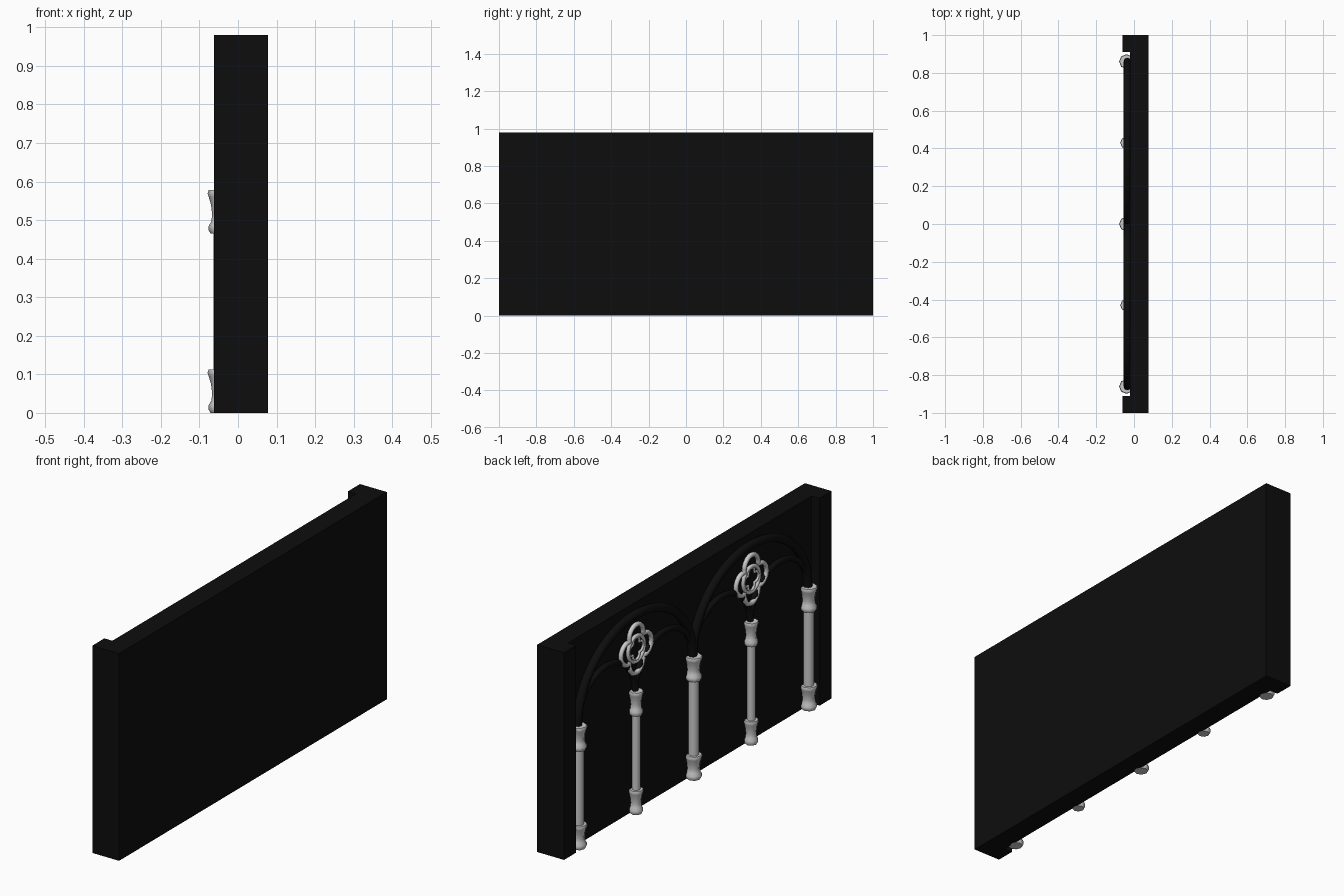
import bpy, bmesh
from math import sin, cos, pi, sqrt, atan2

old = bpy.data.objects.get("Cube")
if old:
    bpy.data.objects.remove(old, do_unlink=True)


def material(name, value):
    m = bpy.data.materials.new(name)
    m.use_nodes = True
    colour = (value, value, value, 1)
    m.diffuse_color = colour
    m.node_tree.nodes["Principled BSDF"].inputs["Base Color"].default_value = colour
    return m


BLACK = material("black stone", 0.004)
GREY = material("pale stone", 0.6)

WALL_FACE = -0.02
BACK = 0.078
HEIGHT = 0.98
SPRING = 0.575   # height where the arches start
BAY = 0.43       # half the width of one large arch


def finish(name, bm, mat, smooth=False):
    bmesh.ops.recalc_face_normals(bm, faces=bm.faces)
    mesh = bpy.data.meshes.new(name)
    bm.to_mesh(mesh)
    bm.free()
    mesh.materials.append(mat)
    for p in mesh.polygons:
        p.use_smooth = smooth
    ob = bpy.data.objects.new(name, mesh)
    bpy.context.collection.objects.link(ob)
    return ob


def prism(name, outline):
    # extrude a floor plan up to the wall height
    bm = bmesh.new()
    face = bm.faces.new([bm.verts.new((x, y, 0)) for x, y in outline])
    top = bmesh.ops.extrude_face_region(bm, geom=[face])["geom"]
    bmesh.ops.translate(bm, vec=(0, 0, HEIGHT),
                        verts=[v for v in top if isinstance(v, bmesh.types.BMVert)])
    return finish(name, bm, BLACK)


def lathe(name, profile, y, sides, mat):
    # turned part around a vertical axis; profile holds (radius, z)
    bm = bmesh.new()
    rings = [[bm.verts.new((-0.04 + r * cos(2 * pi * i / sides),
                            y + r * sin(2 * pi * i / sides), z))
              for i in range(sides)] for r, z in profile]
    for a, b in zip(rings, rings[1:]):
        for i in range(sides):
            j = (i + 1) % sides
            bm.faces.new((a[i], a[j], b[j], b[i]))
    bm.faces.new(rings[0])
    bm.faces.new(rings[-1])
    ob = finish(name, bm, mat, True)
    for p in ob.data.polygons:
        if len(p.vertices) > 4:
            p.use_smooth = False


def tube(name, points, radius, x, mat, closed=False):
    # round moulding along a path in the plane of the wall
    curve = bpy.data.curves.new(name, "CURVE")
    curve.dimensions = "3D"
    curve.bevel_depth = radius
    curve.bevel_resolution = 2
    curve.use_fill_caps = True
    s = curve.splines.new("POLY")
    s.points.add(len(points) - 1)
    for p, (y, z) in zip(s.points, points):
        p.co = (x, y, z, 1)
    s.use_cyclic_u = closed
    s.use_smooth = True
    curve.materials.append(mat)
    ob = bpy.data.objects.new(name, curve)
    bpy.context.collection.objects.link(ob)


def arch(name, y, half_width, rise, radius):
    n = 32
    pts = [(y + half_width * cos(pi * i / n), SPRING + rise * sin(pi * i / n))
           for i in range(n + 1)]
    tube(name, pts, radius, -0.035, BLACK)


def quatrefoil(y, z, offset, r):
    # four overlapping circles, outer outline only
    d = offset / sqrt(2)
    tip = d + sqrt(r * r - d * d)
    half = atan2(tip / sqrt(2), tip / sqrt(2) - offset)
    pts = []
    for k in range(4):
        a = k * pi / 2
        for i in range(12):
            t = a - half + 2 * half * i / 12
            pts.append((y + offset * cos(a) + r * cos(t),
                        z + offset * sin(a) + r * sin(t)))
    return pts


# wall slab with a pilaster at each end
prism("wall_slab", [(WALL_FACE, -0.95), (BACK, -0.95), (BACK, 0.95), (WALL_FACE, 0.95)])
for side, label in ((1, "back"), (-1, "front")):
    prism(label + "_end_pilaster", [(-0.062, side * 0.91), (BACK, side * 0.91),
                                    (BACK, side), (-0.062, side)])

# columns: the same bell shape serves as base and capital
BELL = [(0.031, 0), (0.036, 0.008), (0.036, 0.02), (0.029, 0.032), (0.027, 0.05),
        (0.030, 0.075), (0.036, 0.095), (0.039, 0.104), (0.036, 0.113)]
for k in range(-2, 3):
    y = k * BAY
    scale = 0.85 if k % 2 else 1
    bell = [(r * scale, z) for r, z in BELL]
    tag = str(k + 3)
    lathe("column_base_" + tag, bell, y, 8, GREY)
    lathe("column_capital_" + tag, [(r, z + 0.465) for r, z in bell], y, 8, GREY)
    shaft = 0.018 if k % 2 else 0.023
    lathe("column_shaft_" + tag, [(shaft, 0.1), (shaft, 0.48)], y, 12, GREY)

# each bay: a large arch, two small arches and a round tracery ornament
for y, label in ((BAY, "back"), (-BAY, "front")):
    arch(label + "_large_arch", y, BAY, 0.36, 0.02)
    for s in (-1, 1):
        arch(label + "_small_arch_" + ("a" if s < 0 else "b"),
             y + s * BAY / 2, BAY / 2, 0.2, 0.014)
    z = 0.776
    tube(label + "_quatrefoil", quatrefoil(y, z, 0.062, 0.052), 0.011, -0.04, GREY, True)
    ring = [(y + 0.06 * cos(2 * pi * i / 32), z + 0.06 * sin(2 * pi * i / 32))
            for i in range(32)]
    tube(label + "_tracery_ring", ring, 0.009, -0.04, GREY, True)
    tube(label + "_tracery_cusps", quatrefoil(y, z, 0.029, 0.024), 0.006, -0.04, GREY, True)
